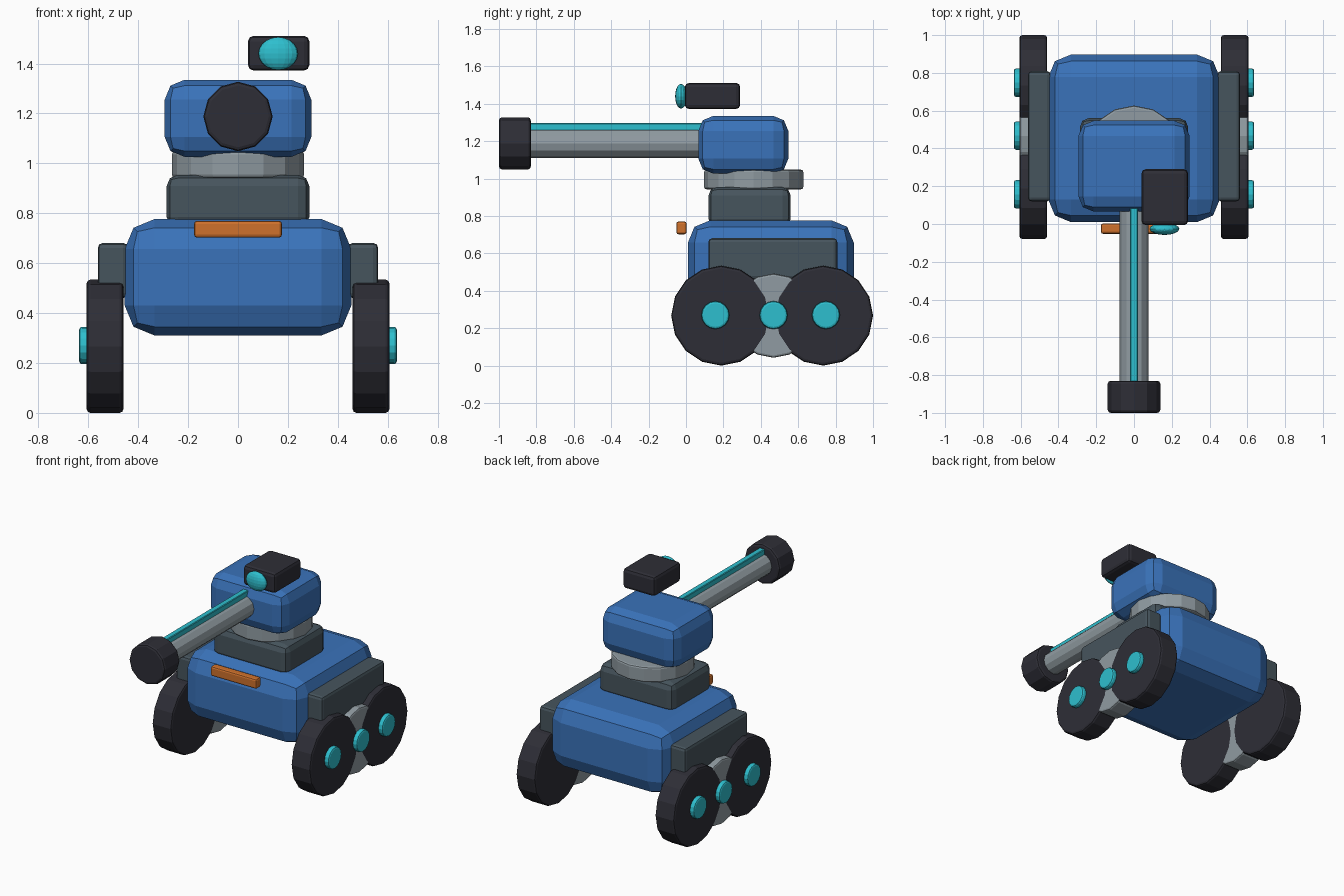
import bpy
from math import pi

cube = bpy.data.objects.get("Cube")
if cube:
    bpy.data.objects.remove(cube, do_unlink=True)


def material(name, rgb):
    m = bpy.data.materials.new(name)
    m.use_nodes = True
    color = (*rgb, 1.0)
    m.diffuse_color = color
    m.node_tree.nodes["Principled BSDF"].inputs["Base Color"].default_value = color
    return m


BLUE = material("blue_paint", (0.042, 0.17, 0.49))
SLATE = material("slate_metal", (0.062, 0.09, 0.11))
STEEL = material("light_steel", (0.28, 0.33, 0.36))
DARK = material("dark_rubber", (0.027, 0.027, 0.037))
CYAN = material("cyan_glow", (0.027, 0.52, 0.62))
ORANGE = material("orange_light", (0.62, 0.165, 0.025))


def finish(name, mat, bevel, segments):
    """Name the new part, colour it and round its edges."""
    ob = bpy.context.object
    ob.name = ob.data.name = name
    bpy.ops.object.transform_apply(location=False, rotation=True, scale=True)
    ob.data.materials.append(mat)
    if bevel:
        mod = ob.modifiers.new("rounded_edges", 'BEVEL')
        mod.width = bevel
        mod.segments = segments
        mod.limit_method = 'ANGLE'
        mod.angle_limit = pi / 4
    return ob


def box(name, mat, low, high, bevel, segments=2):
    bpy.ops.mesh.primitive_cube_add(
        size=1, location=[(a + b) / 2 for a, b in zip(low, high)])
    bpy.context.object.scale = [b - a for a, b in zip(low, high)]
    return finish(name, mat, bevel, segments)


def cylinder(name, mat, center, radius, depth, axis, sides, bevel=0.0):
    turn = {'X': (0, pi / 2, 0), 'Y': (pi / 2, 0, 0), 'Z': (0, 0, 0)}[axis]
    bpy.ops.mesh.primitive_cylinder_add(
        vertices=sides, radius=radius, depth=depth, location=center, rotation=turn)
    return finish(name, mat, bevel, 2)


# Hull, pedestal, turning ring and turret
box("hull", BLUE, (-0.454, 0.01, 0.31), (0.454, 0.897, 0.777), 0.12)
box("pedestal", SLATE, (-0.286, 0.12, 0.74), (0.286, 0.56, 0.954), 0.045)
cylinder("turret_ring", STEEL, (0, 0.362, 0.995), 0.265, 0.105, 'Z', 16, 0.012)
box("turret", BLUE, (-0.294, 0.066, 1.026), (0.294, 0.547, 1.335), 0.08)

# Gun barrel with its glowing strip and muzzle
cylinder("barrel", STEEL, (0, -0.37, 1.188), 0.077, 0.98, 'Y', 12)
box("barrel_strip", CYAN, (-0.02, -0.85, 1.24), (0.02, 0.09, 1.296), 0.004, 1)
cylinder("muzzle", DARK, (0, -0.915, 1.188), 0.139, 0.17, 'Y', 12, 0.015)

# Sight block and lens
box("sight", DARK, (0.04, -0.006, 1.372), (0.286, 0.29, 1.511), 0.022)
bpy.ops.mesh.primitive_uv_sphere_add(
    segments=16, ring_count=10, radius=1, location=(0.161, -0.026, 1.44))
bpy.context.object.scale = (0.079, 0.032, 0.066)
finish("sight_lens", CYAN, 0, 1)

# Front light bar
box("light_bar", ORANGE, (-0.176, -0.052, 0.702), (0.176, 0.003, 0.77), 0.012)

# Running gear on both sides
for side, s in (("left", 1), ("right", -1)):
    xs = sorted((s * 0.44, s * 0.562))
    box(side + "_fender", SLATE, (xs[0], 0.12, 0.46), (xs[1], 0.809, 0.681), 0.02)
    for place, y in (("front", 0.188), ("rear", 0.733)):
        cylinder(f"{side}_{place}_wheel", DARK, (s * 0.533, y, 0.267),
                 0.267, 0.147, 'X', 16, 0.015)
    cylinder(side + "_middle_wheel", STEEL, (s * 0.533, 0.467, 0.267),
             0.225, 0.145, 'X', 16, 0.012)
    for place, y in (("front", 0.157), ("middle", 0.468), ("rear", 0.748)):
        cylinder(f"{side}_{place}_hub", CYAN, (s * 0.615, y, 0.27),
                 0.075, 0.043, 'X', 16, 0.012)
